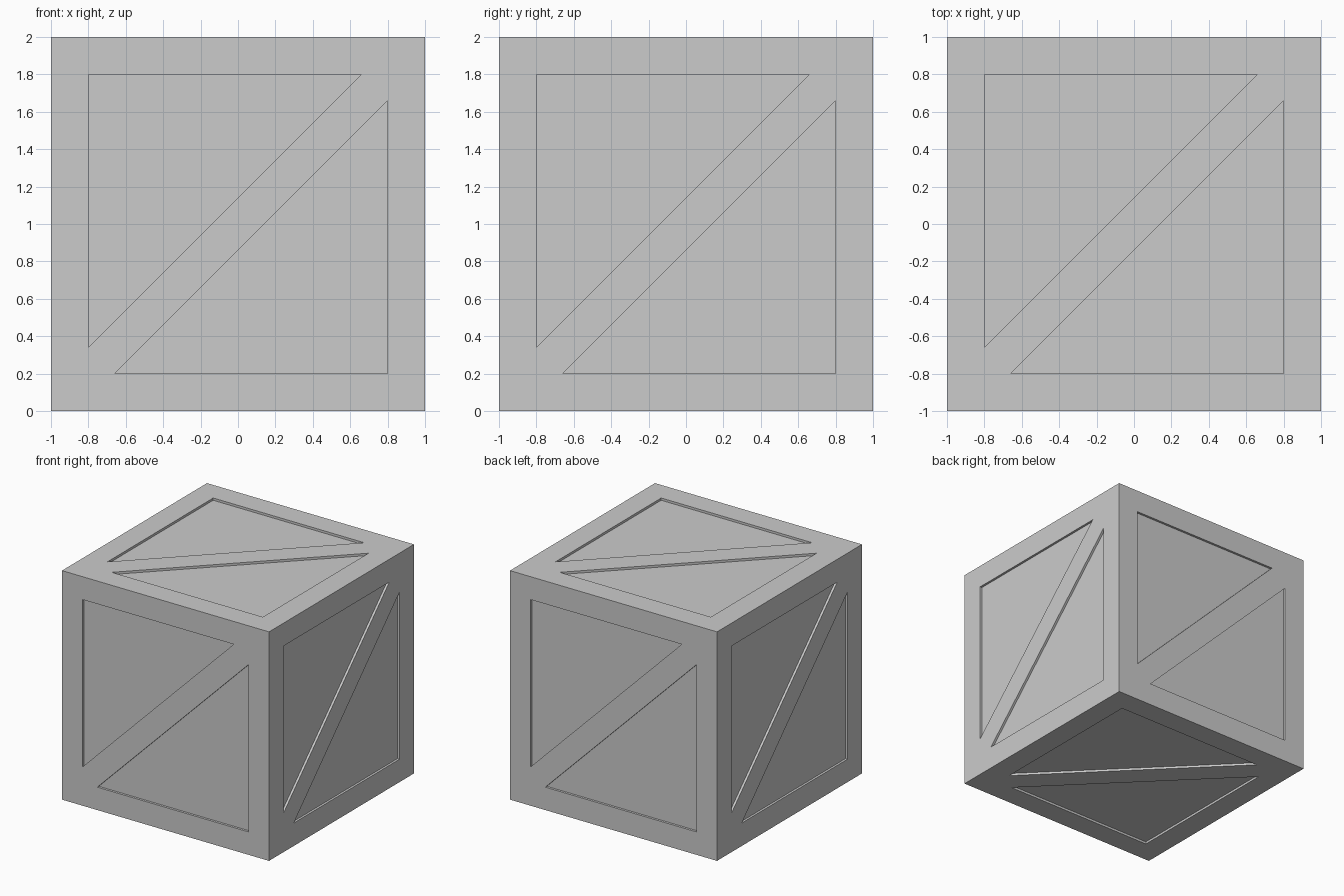
import bpy, bmesh
from math import radians
from mathutils import Matrix, Vector

if "Cube" in bpy.data.objects:
    bpy.data.objects.remove(bpy.data.objects["Cube"])

EDGE = 0.8          # inner border of the frame
TIP = 0.659         # where the diagonal brace cuts the panel corner
DEPTH = 0.02        # panel recess


def finish(bm, name):
    bmesh.ops.recalc_face_normals(bm, faces=bm.faces)
    mesh = bpy.data.meshes.new(name)
    bm.to_mesh(mesh)
    bm.free()
    obj = bpy.data.objects.new(name, mesh)
    bpy.context.collection.objects.link(obj)
    return obj


# Solid crate block, standing on the ground
bm = bmesh.new()
bmesh.ops.create_cube(bm, size=2, matrix=Matrix.Translation((0, 0, 1)))
crate = finish(bm, "crate")

# Two triangular panels per side, drawn on the front and turned to each side
triangles = [
    [(-EDGE, EDGE), (-EDGE, -TIP), (TIP, EDGE)],
    [(EDGE, -EDGE), (EDGE, TIP), (-TIP, -EDGE)],
]
turns = [Matrix.Rotation(radians(90 * k), 4, 'Z') for k in range(4)]
turns += [Matrix.Rotation(radians(a), 4, 'X') for a in (-90, 90)]

bm = bmesh.new()
for turn in turns:
    place = Matrix.Translation((0, 0, 1)) @ turn
    for tri in triangles:
        inner = [bm.verts.new(place @ Vector((u, -(1 - DEPTH), v))) for u, v in tri]
        outer = [bm.verts.new(place @ Vector((u, -1.05, v))) for u, v in tri]
        bm.faces.new(inner)
        bm.faces.new(outer[::-1])
        for i in range(3):
            j = (i + 1) % 3
            bm.faces.new((inner[j], inner[i], outer[i], outer[j]))
cutter = finish(bm, "panel_cutter")
cutter.hide_render = True

# Sink the panels, leaving the frame and the diagonal braces
mod = crate.modifiers.new("panels", 'BOOLEAN')
mod.operation = 'DIFFERENCE'
mod.solver = 'EXACT'
mod.object = cutter
bpy.context.view_layer.objects.active = crate
crate.select_set(True)
bpy.ops.object.modifier_apply(modifier=mod.name)
bpy.data.objects.remove(cutter)
